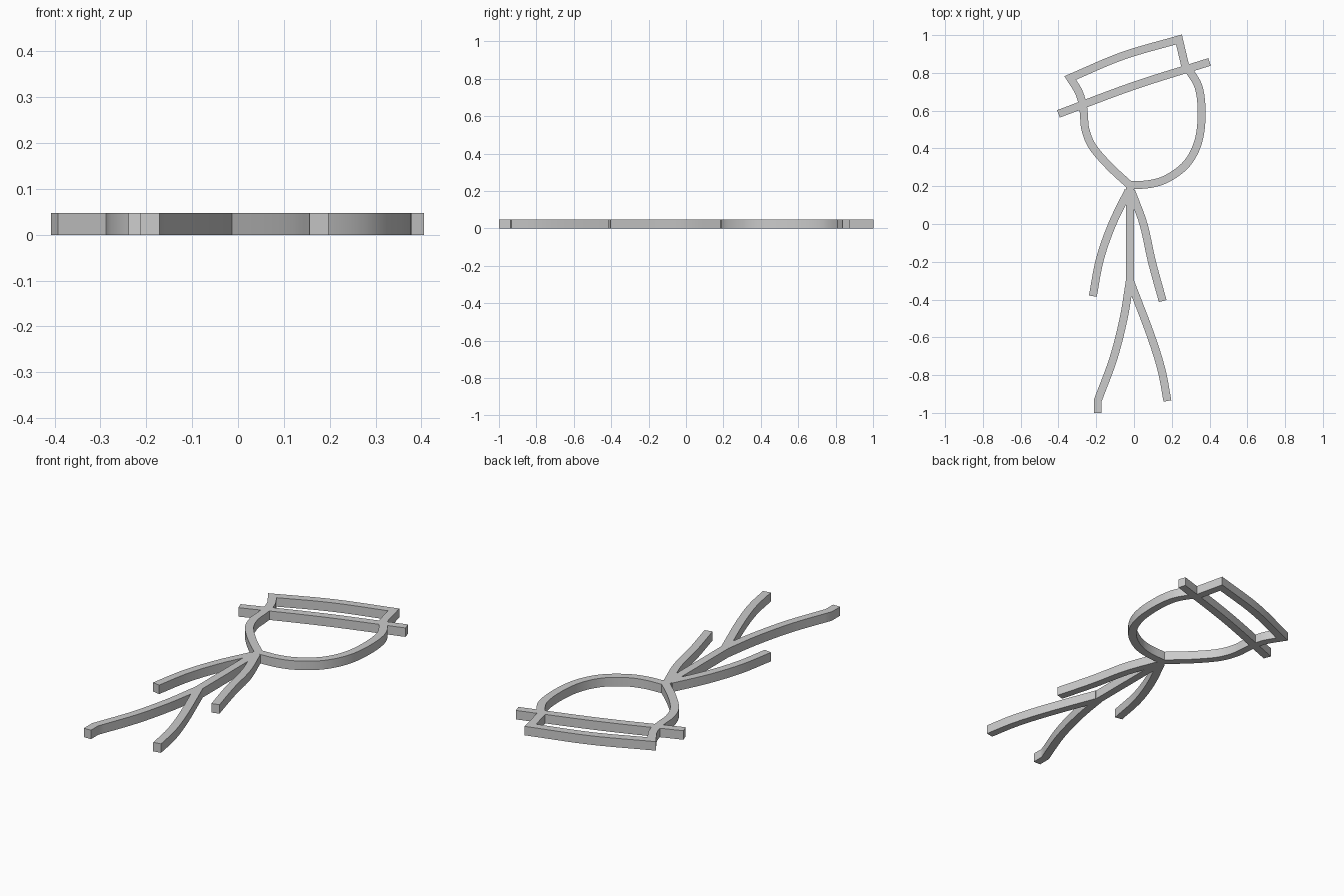
import bpy, bmesh, math
from mathutils import Vector

HEIGHT = 0.048
WIDTH = 0.042
STEPS = 6

cube = bpy.data.objects.get("Cube")
if cube:
    bpy.data.objects.remove(cube, do_unlink=True)

grey = bpy.data.materials.new("plain grey")
grey.use_nodes = True
colour = (0.6, 0.6, 0.6, 1)
grey.diffuse_color = colour
grey.node_tree.nodes["Principled BSDF"].inputs["Base Color"].default_value = colour


def smooth_path(points):
    """Catmull-Rom curve through the points."""
    p = [Vector(q) for q in points]
    p = [2 * p[0] - p[1]] + p + [2 * p[-1] - p[-2]]
    path = []
    for a, b, c, d in zip(p, p[1:], p[2:], p[3:]):
        for i in range(STEPS):
            t = i / STEPS
            path.append(0.5 * (2 * b + (c - a) * t + (2 * a - 5 * b + 4 * c - d) * t ** 2
                               + (3 * b - a - 3 * c + d) * t ** 3))
    return path + [p[-2]]


def stroke(name, *runs):
    """Flat bar of even width; runs join at sharp mitred corners."""
    path = []
    for run in runs:
        part = smooth_path(run)
        path += part[1:] if path else part
    bm = bmesh.new()
    rings = []
    for i, p in enumerate(path):
        before = (p - path[i - 1]).normalized() if i else None
        after = (path[i + 1] - p).normalized() if i < len(path) - 1 else before
        before = before or after
        tangent = (before + after).normalized()
        side = Vector((-tangent.y, tangent.x)) * WIDTH / 2 / max(tangent.dot(after), 0.5)
        rings.append([bm.verts.new((*(p + s * side), z))
                      for s, z in ((1, 0), (-1, 0), (-1, HEIGHT), (1, HEIGHT))])
    for a, b in zip(rings, rings[1:]):
        for k in range(4):
            j = (k + 1) % 4
            bm.faces.new((a[k], a[j], b[j], b[k]))
    bm.faces.new(rings[0])
    bm.faces.new(rings[-1])
    bmesh.ops.recalc_face_normals(bm, faces=bm.faces)
    mesh = bpy.data.meshes.new(name)
    bm.to_mesh(mesh)
    bm.free()
    mesh.materials.append(grey)
    obj = bpy.data.objects.new(name, mesh)
    bpy.context.collection.objects.link(obj)
    bpy.ops.object.select_all(action="DESELECT")
    obj.select_set(True)
    bpy.context.view_layer.objects.active = obj
    bpy.ops.object.shade_smooth_by_angle(angle=math.radians(30))


# Hat
stroke("hat_brim", [(-0.4, 0.583), (0, 0.732), (0.4, 0.858)])
stroke("hat_crown",
       [(-0.27, 0.63), (-0.293, 0.7), (-0.338, 0.773)],
       [(-0.338, 0.773), (-0.06, 0.89), (0.238, 0.977)],
       [(0.238, 0.977), (0.275, 0.82)])

# Head outline, meeting in a sharp chin
chin = (-0.022, 0.205)
stroke("head",
       [(-0.27, 0.63), (-0.265, 0.58), (-0.257, 0.5), (-0.22, 0.41), (-0.13, 0.305), chin],
       [chin, (0.085, 0.212), (0.18, 0.243), (0.28, 0.32), (0.34, 0.435),
        (0.358, 0.58), (0.342, 0.725), (0.28, 0.83)])

# Body and limbs
stroke("body", [(-0.022, 0.215), (-0.022, -0.33)])
stroke("right_arm", [(-0.03, 0.175), (-0.115, 0), (-0.18, -0.185), (-0.218, -0.382)])
stroke("left_arm", [(-0.015, 0.175), (0.05, 0), (0.095, -0.2), (0.152, -0.408)])
stroke("right_leg",
       [(-0.022, -0.3), (-0.055, -0.5), (-0.11, -0.715), (-0.192, -0.935)],
       [(-0.192, -0.935), (-0.192, -1)])
stroke("left_leg", [(-0.018, -0.31), (0.085, -0.58), (0.145, -0.77), (0.177, -0.937)])
